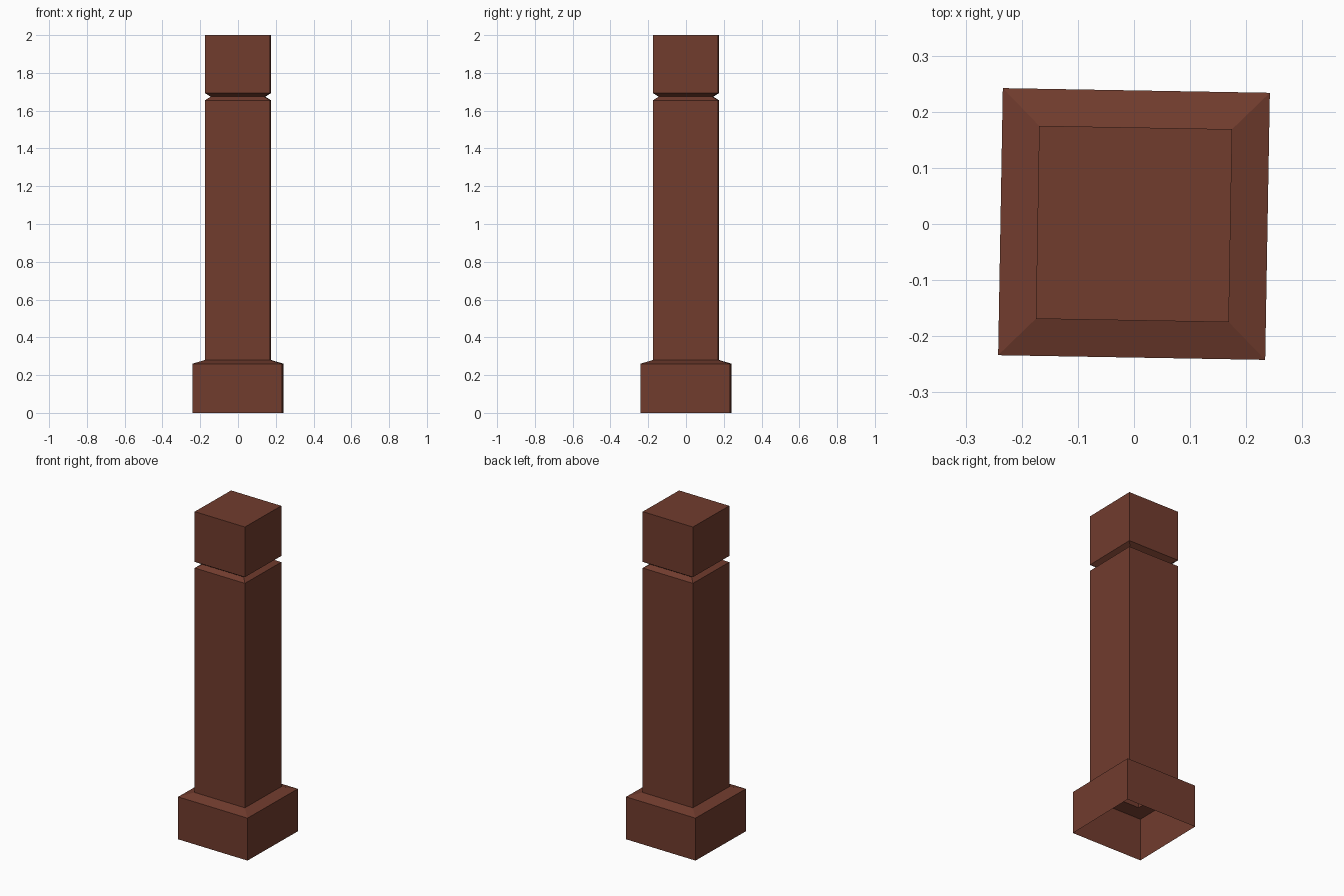
import bpy, bmesh, math

if "Cube" in bpy.data.objects:
    bpy.data.objects.remove(bpy.data.objects["Cube"])

# Reddish brown paint
mat = bpy.data.materials.new("red_brown")
mat.diffuse_color = (0.165, 0.045, 0.027, 1)
mat.use_nodes = True
mat.node_tree.nodes["Principled BSDF"].inputs["Base Color"].default_value = mat.diffuse_color

# Post silhouette: (half width, height), open underneath and capped on top
profile = [
    (0.238, 0.0), (0.238, 0.26),      # plinth
    (0.172, 0.28), (0.172, 1.655),    # sloped shoulder and shaft
    (0.142, 1.674), (0.172, 1.693),   # V groove
    (0.172, 2.0),                     # head block
]
TWIST = math.radians(-1.0)            # the post stands slightly turned

bm = bmesh.new()
rings = []
for half, z in profile:
    r = half * math.sqrt(2)
    angles = [TWIST + math.pi / 4 + k * math.pi / 2 for k in range(4)]
    rings.append([bm.verts.new((r * math.cos(a), r * math.sin(a), z)) for a in angles])

# Side walls between neighbouring rings
for low, high in zip(rings, rings[1:]):
    for k in range(4):
        n = (k + 1) % 4
        bm.faces.new((low[k], low[n], high[n], high[k]))
bm.faces.new(rings[-1])               # top cap

mesh = bpy.data.meshes.new("post")
bm.to_mesh(mesh)
bm.free()
mesh.materials.append(mat)
post = bpy.data.objects.new("post", mesh)
bpy.context.collection.objects.link(post)
